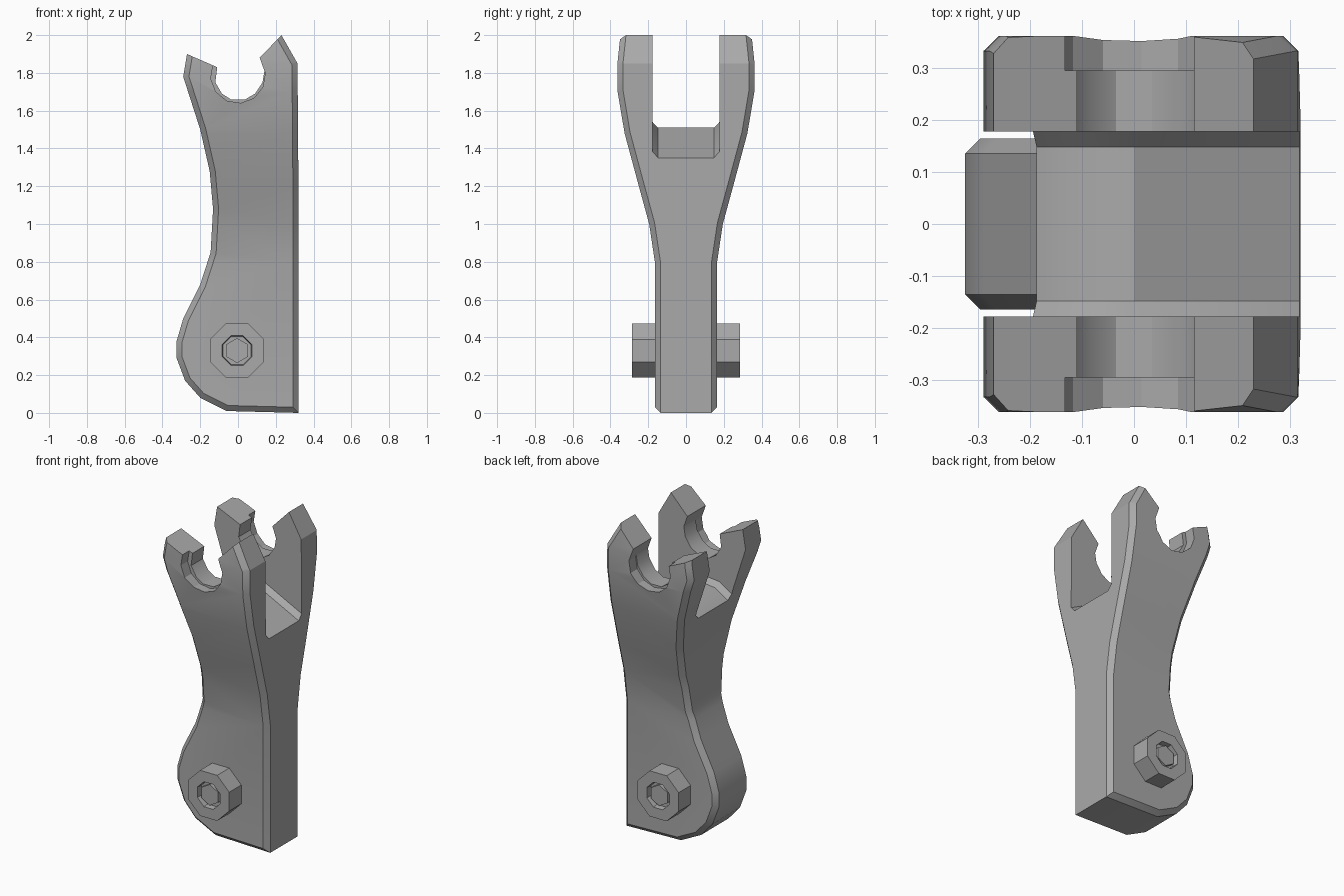
import bpy, bmesh, math
from mathutils import Vector

if "Cube" in bpy.data.objects:
    bpy.data.objects.remove(bpy.data.objects["Cube"], do_unlink=True)

grey = bpy.data.materials.new("cast grey")
grey.use_nodes = True
colour = (0.4, 0.4, 0.4, 1)
grey.diffuse_color = colour
grey.node_tree.nodes["Principled BSDF"].inputs["Base Color"].default_value = colour


def add_object(name, bm):
    bmesh.ops.recalc_face_normals(bm, faces=bm.faces)
    mesh = bpy.data.meshes.new(name)
    bm.to_mesh(mesh)
    bm.free()
    mesh.materials.append(grey)
    obj = bpy.data.objects.new(name, mesh)
    bpy.context.collection.objects.link(obj)
    return obj


def prism(points, start, end, axis="y"):
    """Extrude a closed outline of (across, up) points along x or y."""
    bm = bmesh.new()
    if axis == "y":
        verts = [bm.verts.new((a, start, z)) for a, z in points]
        move = Vector((0, end - start, 0))
    else:
        verts = [bm.verts.new((start, a, z)) for a, z in points]
        move = Vector((end - start, 0, 0))
    face = bm.faces.new(verts)
    ext = bmesh.ops.extrude_face_region(bm, geom=[face])
    bmesh.ops.translate(bm, vec=move, verts=[v for v in ext["geom"] if isinstance(v, bmesh.types.BMVert)])
    return bm


def combine(target, tool, operation):
    """Apply a boolean and discard the tool."""
    tool.hide_render = True
    mod = target.modifiers.new("cut", "BOOLEAN")
    mod.operation, mod.solver, mod.object = operation, "EXACT", tool
    bpy.context.view_layer.objects.active = target
    bpy.ops.object.modifier_apply(modifier=mod.name)
    bpy.data.objects.remove(tool, do_unlink=True)


def smooth(obj, angle):
    bpy.ops.object.select_all(action="DESELECT")
    obj.select_set(True)
    bpy.context.view_layer.objects.active = obj
    bpy.ops.object.shade_smooth_by_angle(angle=math.radians(angle))


# Body: front outline intersected with the flared side outline
outline = [(0.32, 0), (0.32, 1.2), (0.315, 1.85), (0.2, 2.053), (-0.26, 1.96),
           (-0.29, 1.78), (-0.2, 1.5), (-0.15, 1.28), (-0.132, 1.08), (-0.145, 0.85),
           (-0.2, 0.68), (-0.29, 0.5), (-0.325, 0.38), (-0.325, 0.29),
           (-0.28, 0.17), (-0.2, 0.08), (-0.06, 0.01)]
flare = [(0.165, -0.1), (0.165, 0.8), (0.195, 1.0), (0.255, 1.22),
         (0.325, 1.48), (0.362, 1.7), (0.362, 1.86), (0.345, 2.02), (0.34, 2.1)]
body = add_object("lever_body", prism(outline, -0.5, 0.5))
side = add_object("side_shape", prism(flare + [(-y, z) for y, z in reversed(flare)], -0.6, 0.6, "x"))
combine(body, side, "INTERSECT")

# Chamfer the rim of the two broad faces
bm = bmesh.new()
bm.from_mesh(body.data)
bm.normal_update()
rim = []
for e in bm.edges:
    if len(e.link_faces) == 2:
        tilt = sorted(abs(f.normal.y) for f in e.link_faces)
        if tilt[0] < 0.3 and tilt[1] > 0.7:
            rim.append(e)
bmesh.ops.bevel(bm, geom=rim, offset=0.033, segments=1, affect="EDGES", clamp_overlap=True)
bm.to_mesh(body.data)
bm.free()

# Fork slot with a ridged floor and chamfered corners
floor = [(-0.5, 1.32), (-0.21, 1.43), (-0.1, 1.5), (0, 1.51), (0.32, 1.35), (0.5, 1.26), (0.5, 2.3), (-0.5, 2.3)]
bm = prism(floor, -0.178, 0.178)
corners = [e for e in bm.edges
           if abs(e.verts[0].co.y - e.verts[1].co.y) < 0.01 and max(v.co.z for v in e.verts) < 1.7]
bmesh.ops.bevel(bm, geom=corners, offset=0.03, segments=1, affect="EDGES")
combine(body, add_object("slot_cutter", bm), "DIFFERENCE")

# Open notch through both prongs, with a shallow step on the outside
notch = [(-0.355, 1.937), (-0.11, 1.83), (-0.12, 1.75), (-0.085, 1.69), (-0.035, 1.658), (0.035, 1.658),
         (0.09, 1.69), (0.13, 1.75), (0.14, 1.81), (0.115, 1.88), (0.345, 2.12), (0.345, 2.3), (-0.355, 2.3)]
combine(body, add_object("notch_cutter", prism(notch, -0.5, 0.5)), "DIFFERENCE")
ring = [(0.145 * math.cos(a * math.pi / 6 + 0.1), 1.785 + 0.145 * math.sin(a * math.pi / 6 + 0.1))
        for a in range(12)]
for s in (-1, 1):
    combine(body, add_object("step_cutter", prism(ring, 0.295 * s, 0.5 * s)), "DIFFERENCE")
smooth(body, 28)


# Pivot bolts: eight-sided head with a six-sided plug in the socket
def polygon(sides, radius, turn):
    return [(-0.005 + radius * math.cos(turn + i * math.tau / sides),
             0.33 + radius * math.sin(turn + i * math.tau / sides)) for i in range(sides)]


for s, label in ((-1, "front"), (1, "back")):
    bm = prism(polygon(8, 0.155, math.pi / 8), 0.15 * s, 0.285 * s)
    bm.faces.ensure_lookup_table()
    cap = max(bm.faces, key=lambda f: f.calc_center_median().y * s)
    bmesh.ops.inset_region(bm, faces=[cap], thickness=0.07)
    cap = next(f for f in bm.faces if len(f.verts) == 8 and all(abs(v.co.y - 0.285 * s) < 0.001 for v in f.verts))
    bmesh.ops.inset_region(bm, faces=[cap], thickness=0.004)
    for v in cap.verts:
        v.co.y -= 0.035 * s
    smooth(add_object(label + "_bolt", bm), 20)
    smooth(add_object(label + "_bolt_plug", prism(polygon(6, 0.066, math.pi / 6), 0.2 * s, 0.275 * s)), 20)
